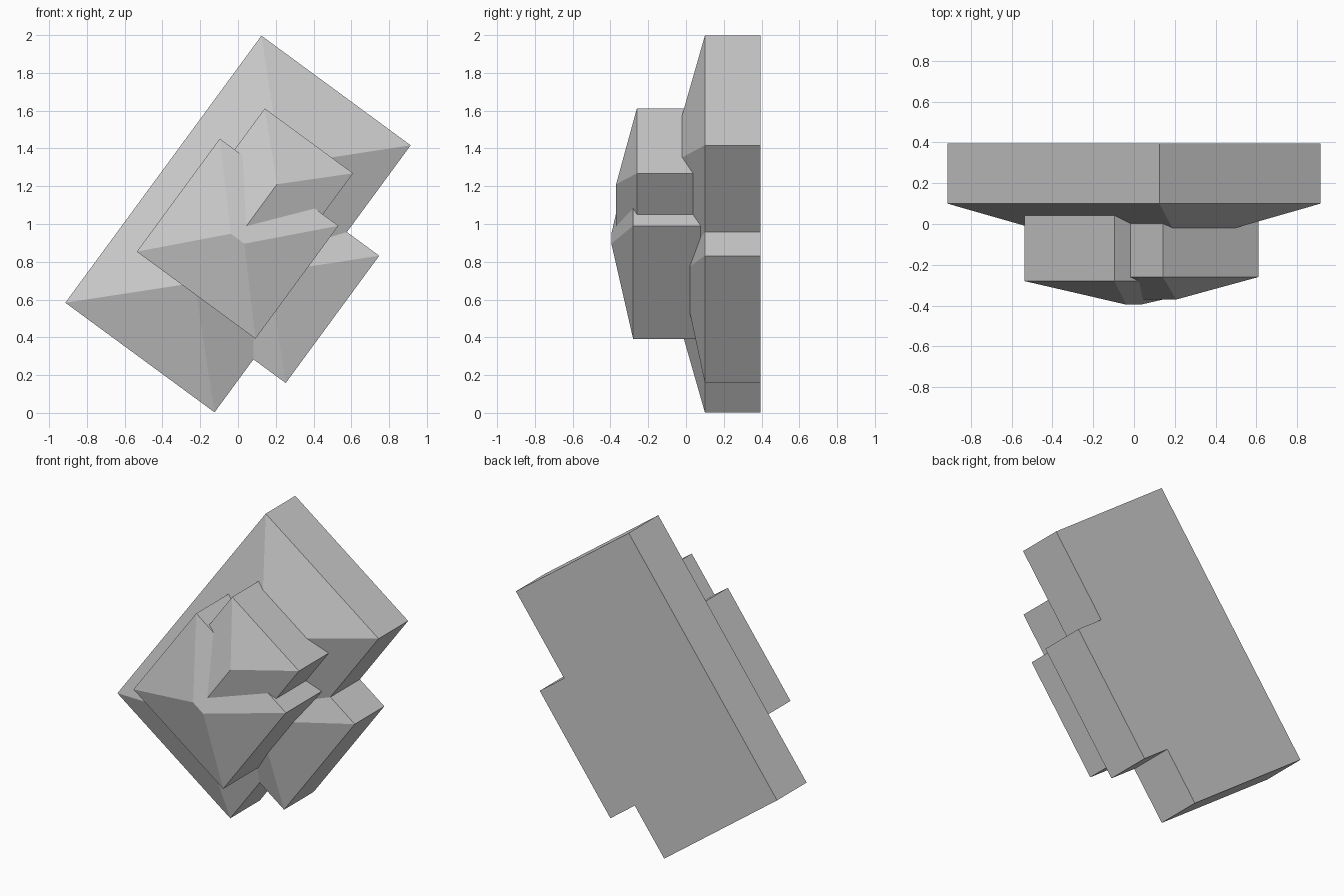
import bpy, bmesh, math

if "Cube" in bpy.data.objects:
    bpy.data.objects.remove(bpy.data.objects["Cube"])

# in-plane tilt: u runs down-right, v runs up-right (front view)
L = math.hypot(0.806, 0.592)
C, S = 0.806 / L, 0.592 / L


def place(u, v, y):
    return (u * C + v * S, y, 1 - u * S + v * C)


def hipped_block(name, u0, u1, v0, v1, back, edge, peak, inset, ridge_along_u=False):
    """Block whose front is a hip roof: back plane, eave plane, ridge plane."""
    bm = bmesh.new()
    rect = [(u0, v0), (u1, v0), (u1, v1), (u0, v1)]
    b = [bm.verts.new(place(u, v, back)) for u, v in rect]
    f = [bm.verts.new(place(u, v, edge)) for u, v in rect]
    um, vm = (u0 + u1) / 2, (v0 + v1) / 2
    if ridge_along_u:
        ends = [(u0 + inset, vm), (u1 - inset, vm)]
    else:
        ends = [(um, v0 + inset), (um, v1 - inset)]
    r0, r1 = [bm.verts.new(place(u, v, peak)) for u, v in ends]
    bm.faces.new(b)
    for i in range(4):
        j = (i + 1) % 4
        bm.faces.new((b[i], b[j], f[j], f[i]))
    if ridge_along_u:
        roof = [(f[0], f[1], r1, r0), (f[1], f[2], r1), (f[2], f[3], r0, r1), (f[3], f[0], r0)]
    else:
        roof = [(f[0], f[1], r0), (f[1], f[2], r1, r0), (f[2], f[3], r1), (f[3], f[0], r0, r1)]
    for q in roof:
        bm.faces.new(q)
    bmesh.ops.recalc_face_normals(bm, faces=bm.faces)
    me = bpy.data.meshes.new(name)
    bm.to_mesh(me)
    bm.free()
    ob = bpy.data.objects.new(name, me)
    bpy.context.collection.objects.link(ob)
    return ob


# large back slab, and the three smaller blocks fused into it
body = hipped_block("faceted_block", -0.49, 0.49, -0.877, 0.877, 0.395, 0.10, -0.096, 0.49)
parts = [
    hipped_block("side_block", -0.25, 0.702, -0.529, 0.307, 0.395, 0.10, -0.025, 0.418, True),
    hipped_block("lower_front_block", -0.345, 0.434, -0.435, 0.307, 0.20, -0.28, -0.395, 0.345, True),
    hipped_block("upper_front_block", -0.248, 0.332, -0.30, 0.577, 0.18, -0.26, -0.37, 0.285),
]

# union everything into one solid
bpy.context.view_layer.objects.active = body
for p in parts:
    m = body.modifiers.new("union", 'BOOLEAN')
    m.operation = 'UNION'
    m.solver = 'EXACT'
    m.object = p
    bpy.ops.object.modifier_apply(modifier=m.name)
    bpy.data.objects.remove(p)
